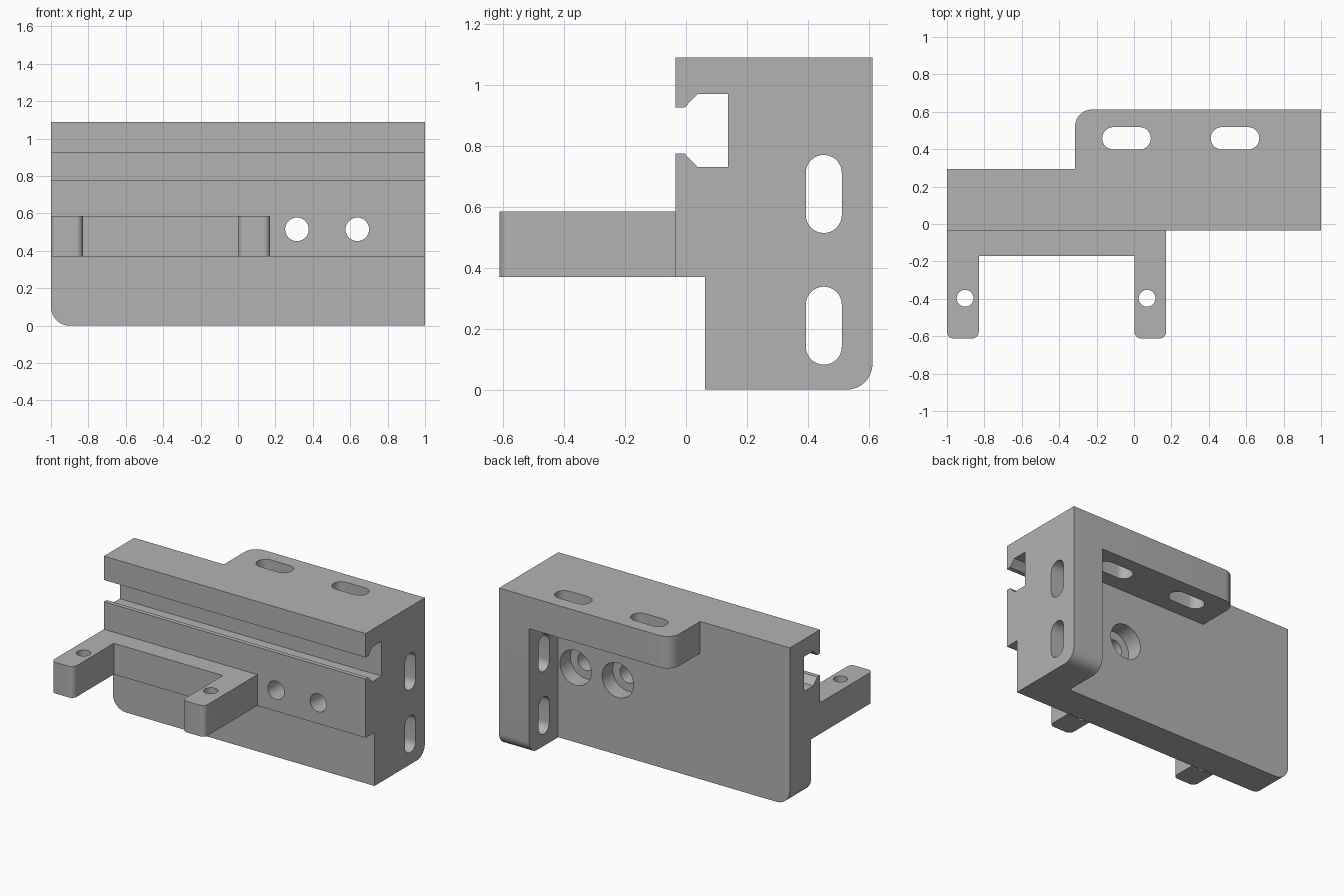
import bpy, bmesh, math
from mathutils import Vector

cube = bpy.data.objects.get("Cube")
if cube:
    bpy.data.objects.remove(cube, do_unlink=True)

grey = bpy.data.materials.new("matte_grey")
grey.use_nodes = True
grey.diffuse_color = (0.45, 0.45, 0.45, 1)
grey.node_tree.nodes["Principled BSDF"].inputs["Base Color"].default_value = grey.diffuse_color


def prism(name, points, axis, start, end, rounds=None):
    """Extrude a 2D profile along an axis; rounds maps point index to radius."""
    outline = []
    for i, p in enumerate(points):
        p = Vector(p)
        r = (rounds or {}).get(i)
        if not r:
            outline.append(p)
            continue
        # Replace a square corner with a quarter arc
        a = (Vector(points[i - 1]) - p).normalized()
        b = (Vector(points[(i + 1) % len(points)]) - p).normalized()
        for k in range(9):
            t = math.pi / 2 * k / 8
            outline.append(p + a * r * (1 - math.sin(t)) + b * r * (1 - math.cos(t)))

    def place(p, d):
        u, v = p
        return {"x": (d, u, v), "y": (u, d, v), "z": (u, v, d)}[axis]

    bm = bmesh.new()
    face = bm.faces.new([bm.verts.new(place(p, start)) for p in outline])
    ext = bmesh.ops.extrude_face_region(bm, geom=[face])
    shift = Vector(place((0, 0), end - start))
    bmesh.ops.translate(bm, vec=shift,
                        verts=[g for g in ext["geom"] if isinstance(g, bmesh.types.BMVert)])
    bmesh.ops.recalc_face_normals(bm, faces=bm.faces)
    mesh = bpy.data.meshes.new(name)
    bm.to_mesh(mesh)
    bm.free()
    mesh.materials.append(grey)
    obj = bpy.data.objects.new(name, mesh)
    bpy.context.collection.objects.link(obj)
    return obj


def rect(u0, v0, u1, v1):
    return [(u0, v0), (u1, v0), (u1, v1), (u0, v1)]


def slot(center, length, radius, direction=(1, 0), n=16):
    """Outline of a rounded slot; zero length gives a circle."""
    d = Vector(direction)
    side = Vector((-d.y, d.x))
    pts = []
    for sign in (1, -1):
        for k in range(n + (1 if length else 0)):
            t = -math.pi / 2 + math.pi * k / n
            pts.append(Vector(center) + sign * (d * (length / 2 + radius * math.cos(t))
                                                + side * radius * math.sin(t)))
    return pts


def combine(target, other, operation):
    mod = target.modifiers.new("join", "BOOLEAN")
    mod.object, mod.operation, mod.solver = other, operation, "EXACT"
    bpy.context.view_layer.objects.active = target
    bpy.ops.object.modifier_apply(modifier=mod.name)
    bpy.data.objects.remove(other, do_unlink=True)


FRONT, INNER, BACK, TOP = -0.035, 0.295, 0.612, 1.09
STEP = 0.37

# Main plate with a rounded lower corner
body = prism("mounting_block", rect(-1, 0, 1, TOP), "y", FRONT, INNER, {0: 0.1})
combine(body, prism("step_cutter", rect(-0.2, -0.1, 0.062, STEP), "x", -1.1, 1.1), "DIFFERENCE")

# Side wall and top flange on the back
combine(body, prism("side_wall", rect(0.2, 0, BACK, TOP), "x", 0.77, 1, {1: 0.085}), "UNION")
combine(body, prism("top_flange", rect(-0.315, 0.2, 1, BACK), "z", 0.87, TOP, {3: 0.09}), "UNION")

# Fork bracket on the front
fork = [(-1, 0), (-1, -0.612), (-0.83, -0.612), (-0.83, -0.17),
        (0.003, -0.17), (0.003, -0.612), (0.172, -0.612), (0.172, 0)]
combine(body, prism("fork_bracket", fork, "z", STEP, 0.585,
                    {i: 0.035 for i in (1, 2, 5, 6)}), "UNION")

# Long T-slot with chamfered lips
groove = [(-0.1, 0.775), (-0.005, 0.775), (0.038, 0.73), (0.138, 0.73),
          (0.138, 0.97), (0.038, 0.97), (-0.005, 0.925), (-0.1, 0.925)]
combine(body, prism("groove_cutter", groove, "x", -1.1, 1.1), "DIFFERENCE")

# Slots through the flange and the wall
for x in (-0.04, 0.54):
    combine(body, prism("flange_slot", slot((x, 0.458), 0.14, 0.06), "z", 0.8, 1.2), "DIFFERENCE")
for z in (0.21, 0.642):
    combine(body, prism("wall_slot", slot((0.452, z), 0.138, 0.059, (0, 1)), "x", 0.7, 1.1), "DIFFERENCE")

# Counterbored screw holes
for x in (0.315, 0.638):
    combine(body, prism("screw_hole", slot((x, 0.515), 0, 0.063), "y", -0.1, 0.4), "DIFFERENCE")
    combine(body, prism("counterbore", slot((x, 0.515), 0, 0.12), "y", 0.18, 0.4), "DIFFERENCE")

# Pin holes in the fork tips
for x in (-0.903, 0.07):
    combine(body, prism("pin_hole", slot((x, -0.397), 0, 0.045), "z", 0.3, 0.7), "DIFFERENCE")

bpy.ops.object.select_all(action="DESELECT")
body.select_set(True)
bpy.context.view_layer.objects.active = body
bpy.ops.object.shade_smooth_by_angle(angle=math.radians(30))
